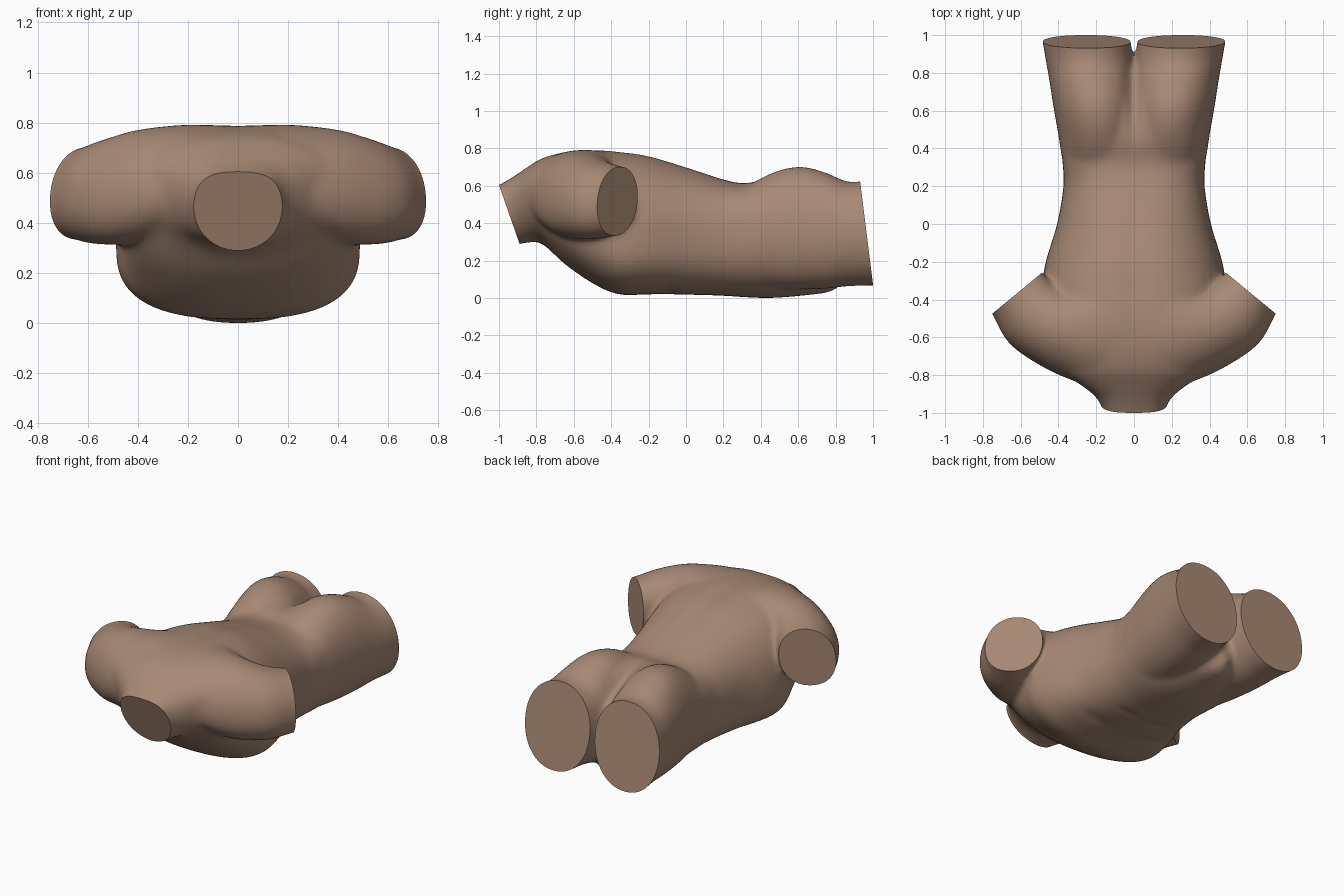
import bpy, bmesh, math
from mathutils import Vector

if "Cube" in bpy.data.objects:
    bpy.data.objects.remove(bpy.data.objects["Cube"])

RING = 40


def spow(v, e):
    return math.copysign(abs(v) ** e, v)


def smooth_keys(keys, steps=6):
    """Catmull-Rom interpolation of a list of parameter tuples."""
    out = []
    for i in range(len(keys) - 1):
        a, b = keys[max(i - 1, 0)], keys[i]
        c, d = keys[i + 1], keys[min(i + 2, len(keys) - 1)]
        for s in range(steps):
            t = s / steps
            out.append([0.5 * (2 * q + (r - p) * t + (2 * p - 5 * q + 4 * r - w) * t * t
                               + (3 * q - p - 3 * r + w) * t ** 3)
                        for p, q, r, w in zip(a, b, c, d)])
    out.append(list(keys[-1]))
    return out


def loft(bm, keys, flip=1, lean=0):
    """Keys: cx, cy, heading angle, half width, z bottom, z widest, z top, n bottom, n top."""
    rings = []
    for cx, cy, ang, w, zb, zm, zt, nb, nt in smooth_keys(keys):
        a = math.radians(ang)
        side = Vector((math.sin(a), -math.cos(a)))
        ring = []
        for i in range(RING):
            t = 2 * math.pi * i / RING
            c, s = math.cos(t), math.sin(t)
            n = nt if s > 0 else nb
            z = zm + (zt - zm if s > 0 else zm - zb) * spow(s, 2 / n)
            u = w * spow(c, 2 / n) - lean * (z - zm)
            ring.append(bm.verts.new((flip * (cx + side.x * u), cy + side.y * u, z)))
        rings.append(ring)
    faces = [bm.faces.new(rings[0]), bm.faces.new(rings[-1][::-1])]
    for r, q in zip(rings, rings[1:]):
        for i in range(RING):
            j = (i + 1) % RING
            faces.append(bm.faces.new((r[i], q[i], q[j], r[j])))
    bmesh.ops.recalc_face_normals(bm, faces=faces)


# trunk from neck to crotch, running along +y
trunk = [(0, y, 90, w, zb, zm, zt, nb, nt) for y, w, zb, zm, zt, nb, nt in [
    (-1.10, .158, .26, .47, .56, 1.7, 2.8),
    (-1.00, .163, .27, .47, .605, 1.7, 2.8),
    (-0.92, .20, .28, .51, .652, 1.8, 2.5),
    (-0.85, .285, .295, .56, .70, 1.9, 2.3),
    (-0.77, .39, .29, .55, .75, 2.0, 2.3),
    (-0.64, .43, .175, .44, .785, 2.3, 2.6),
    (-0.48, .46, .068, .36, .795, 2.5, 2.6),
    (-0.35, .488, .018, .30, .785, 2.6, 2.5),
    (-0.20, .468, .02, .30, .765, 2.6, 2.3),
    (0.00, .408, .018, .33, .705, 2.6, 2.3),
    (0.20, .374, .012, .33, .637, 2.5, 2.5),
    (0.32, .378, .004, .33, .615, 2.4, 2.9),
    (0.45, .382, .0, .33, .642, 2.3, 3.0),
    (0.62, .32, .012, .30, .63, 2.0, 2.6),
    (0.78, .16, .035, .25, .53, 2.0, 2.0),
    (0.85, .04, .09, .25, .42, 2.0, 2.0)]]

# buttock and thigh stump
thigh = [(.15, .18, 90, .14, .18, .33, .48, 2, 2),
         (.172, .32, 90, .20, .08, .34, .594, 2.2, 2.1),
         (.187, .48, 90, .215, .05, .35, .678, 2.2, 2.1),
         (.20, .62, 90, .227, .045, .35, .703, 2.2, 2.1),
         (.215, .75, 90, .232, .05, .35, .67, 2.2, 2.1),
         (.236, .87, 90, .232, .063, .35, .622, 2.1, 2.1),
         (.256, 1.0, 90, .234, .066, .35, .635, 2.1, 2.1),
         (.271, 1.1, 90, .235, .066, .35, .64, 2.1, 2.1)]

# shoulder girdle and upper-arm stump, turning back along the body
arm = [(.0, -.56, 0, .30, .42, .56, .785, 2.2, 2.2),
       (.18, -.57, 3, .295, .40, .56, .793, 2.2, 2.2),
       (.31, -.575, 10, .245, .34, .55, .785, 2.2, 2.1),
       (.43, -.55, 22, .205, .315, .54, .768, 2.2, 2.1),
       (.54, -.475, 40, .194, .315, .53, .733, 2.2, 2.05),
       (.62, -.365, 50, .169, .333, .52, .703, 2.2, 2.1),
       (.70, -.27, 50, .16, .34, .52, .69, 2.2, 2.1)]

bm = bmesh.new()
loft(bm, trunk)
for side in (1, -1):
    loft(bm, thigh, side)
    loft(bm, arm, side, .13)
mesh = bpy.data.meshes.new("torso")
bm.to_mesh(mesh)
bm.free()
torso = bpy.data.objects.new("torso", mesh)
bpy.context.collection.objects.link(torso)


def apply_modifiers(ob):
    dg = bpy.context.evaluated_depsgraph_get()
    new = bpy.data.meshes.new_from_object(ob.evaluated_get(dg))
    ob.modifiers.clear()
    ob.data = new


# fuse the parts into one soft skin
m = torso.modifiers.new("fuse", 'REMESH')
m.mode = 'VOXEL'
m.voxel_size = 0.013
m = torso.modifiers.new("soften", 'SMOOTH')
m.factor = 0.5
m.iterations = 28
apply_modifiers(torso)

# soft anatomical hollows and swellings: centre, radii, push
SCULPT = [((0, .70, .62), (.035, .20, .16), (0, 0, -.04)),        # cleft
          ((0, -.2, .75), (.07, .5, .15), (0, 0, -.010)),         # spine
          ((.22, -.10, .03), (.14, .05, .08), (0, 0, .008)),      # under chest
          ((.12, .10, .02), (.08, .03, .06), (0, 0, .006))]       # belly crease
bm = bmesh.new()
bm.from_mesh(torso.data)
for v in bm.verts:
    p, move = v.co.copy(), Vector()
    for c, r, push in SCULPT:
        for s in ((1, -1) if c[0] else (1,)):
            d = sum(((p[k] - (c[k] * s if k == 0 else c[k])) / r[k]) ** 2 for k in range(3))
            move += Vector((push[0] * s, push[1], push[2])) * math.exp(-d)
    v.co += move


def slice_off(bm, co, no, fill=True):
    bmesh.ops.bisect_plane(bm, geom=bm.verts[:] + bm.edges[:] + bm.faces[:], dist=1e-5,
                           plane_co=co, plane_no=Vector(no).normalized(), clear_outer=True)
    if fill:
        bmesh.ops.holes_fill(bm, edges=[e for e in bm.edges if e.is_boundary], sides=0)


# flat cuts across the neck and both thighs
slice_off(bm, (0, -1, .605), (0, -.315, -.11))
slice_off(bm, (0, 1, .07), (0, .56, .07))
low = min(v.co.z for v in bm.verts)
bmesh.ops.translate(bm, verts=bm.verts[:], vec=(0, 0, -low))
bmesh.ops.recalc_face_normals(bm, faces=bm.faces[:])
bm.to_mesh(torso.data)
bm.free()

# flat cut across one arm
ang = math.radians(50.5)
along = Vector((math.cos(ang), math.sin(ang), 0))
across = Vector((math.sin(ang), -math.cos(ang), 0))
centre = Vector((.617, -.365, .5)) + along * .2 + across * .14
bm = bmesh.new()
bmesh.ops.create_cube(bm, size=1)
for v in bm.verts:
    v.co = centre + along * v.co.x * .4 + across * v.co.y * .64 + Vector((0, 0, v.co.z))
bmesh.ops.recalc_face_normals(bm, faces=bm.faces[:])
me = bpy.data.meshes.new("arm_cutter")
bm.to_mesh(me)
bm.free()
cutter = bpy.data.objects.new("arm_cutter", me)
cutter.hide_render = True
bpy.context.collection.objects.link(cutter)
b = torso.modifiers.new("cut", 'BOOLEAN')
b.operation = 'DIFFERENCE'
b.solver = 'EXACT'
b.object = cutter
apply_modifiers(torso)
bpy.data.objects.remove(cutter)

# keep the cut half and mirror it
bm = bmesh.new()
bm.from_mesh(torso.data)
slice_off(bm, (0, 0, 0), (-1, 0, 0), fill=False)
bm.to_mesh(torso.data)
bm.free()
m = torso.modifiers.new("mirror", 'MIRROR')
m.use_clip = True
m.merge_threshold = 0.0005
apply_modifiers(torso)

# single clay-brown colour
mat = bpy.data.materials.new("clay brown")
mat.diffuse_color = (.39, .25, .175, 1)
mat.use_nodes = True
mat.node_tree.nodes["Principled BSDF"].inputs["Base Color"].default_value = mat.diffuse_color
torso.data.materials.clear()
torso.data.materials.append(mat)
torso.data.polygons.foreach_set("material_index", [0] * len(torso.data.polygons))

bpy.context.view_layer.objects.active = torso
torso.select_set(True)
bpy.ops.object.shade_smooth_by_angle(angle=math.radians(45))
